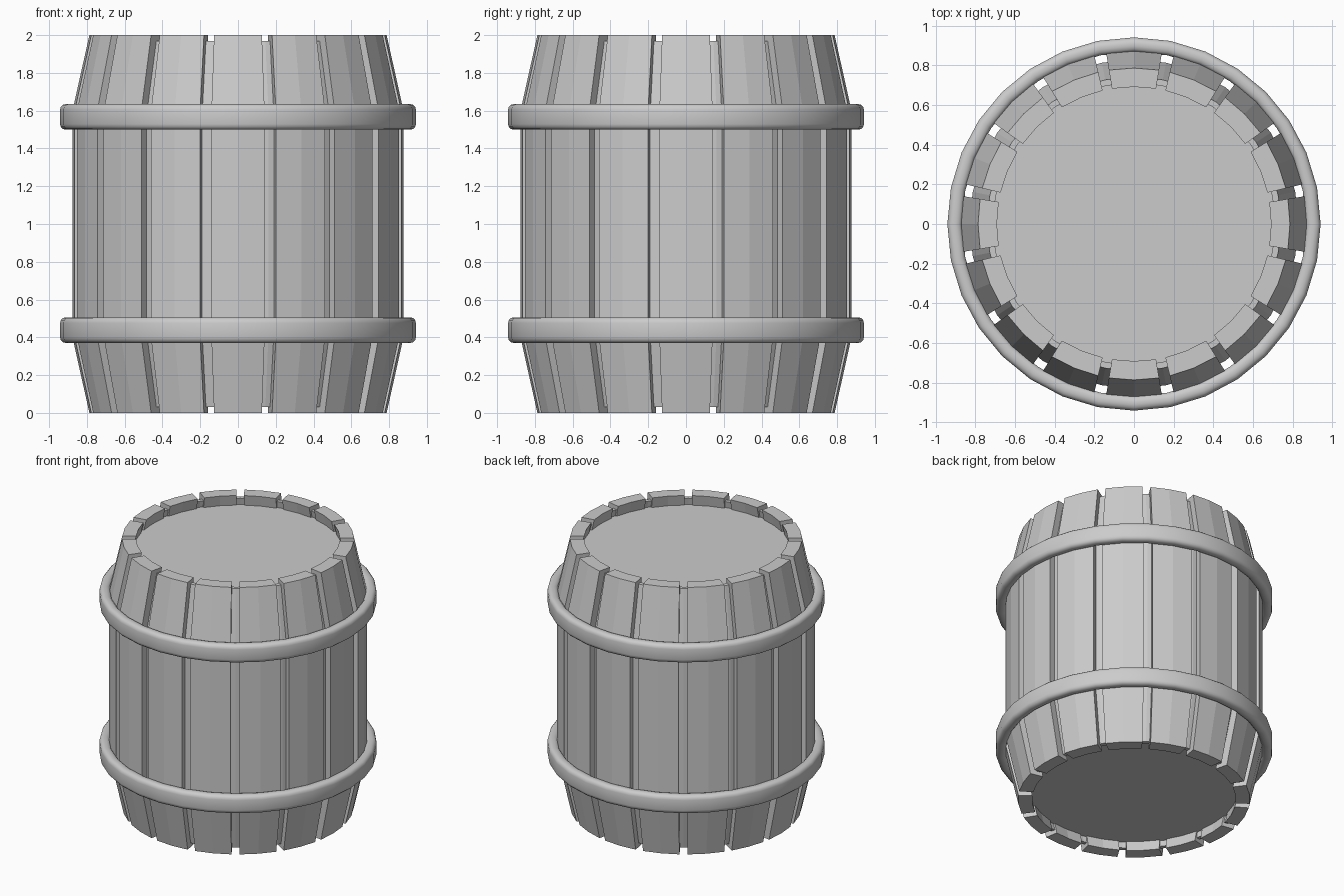
import bpy, bmesh
from math import sin, cos, tau, radians

if "Cube" in bpy.data.objects:
    bpy.data.objects.remove(bpy.data.objects["Cube"])

N = 16  # staves around the barrel


def finish(name, bm, smooth=None):
    bmesh.ops.recalc_face_normals(bm, faces=bm.faces)
    me = bpy.data.meshes.new(name)
    bm.to_mesh(me)
    bm.free()
    ob = bpy.data.objects.new(name, me)
    bpy.context.collection.objects.link(ob)
    if smooth:
        bpy.context.view_layer.objects.active = ob
        ob.select_set(True)
        bpy.ops.object.shade_smooth_by_angle(angle=radians(smooth))
        ob.select_set(False)
    return ob


def sweep(bm, profile, angles, closed):
    """Sweep a closed (r, z) profile through the angles; cap the ends if open."""
    rings = [[bm.verts.new((r * cos(a), r * sin(a), z)) for r, z in profile]
             for a in angles]
    n = len(profile)
    pairs = list(zip(rings, rings[1:]))
    if closed:
        pairs.append((rings[-1], rings[0]))
    for p, q in pairs:
        for i in range(n):
            j = (i + 1) % n
            bm.faces.new((p[i], p[j], q[j], q[i]))
    if not closed:
        bm.faces.new(rings[0])
        bm.faces.new(rings[-1])


def mirror_z(half):
    return half + [(r, 2 - z) for r, z in reversed(half)]


# staves: two facets each, tapering towards both ends
outer = mirror_z([(0.787, 0.0), (0.876, 0.40), (0.876, 0.52)])
inner = mirror_z([(0.692, 0.0), (0.78, 0.42)])
bm = bmesh.new()
half = radians(9.25)
for k in range(N):
    a = k * tau / N
    sweep(bm, outer + inner[::-1], [a - half, a, a + half], False)
finish("staves", bm)

# recessed backing seen in the gaps between staves
outer = mirror_z([(0.742, 0.03), (0.83, 0.42)])
inner = mirror_z([(0.712, 0.03), (0.79, 0.42)])
bm = bmesh.new()
sweep(bm, outer + inner[::-1], [i * tau / 32 for i in range(32)], True)
finish("groove_backing", bm)

# heads closing both ends
for name, z in (("bottom_head", 0.095), ("top_head", 1.905)):
    bm = bmesh.new()
    bmesh.ops.create_cone(bm, cap_ends=True, segments=32, radius1=0.735,
                          radius2=0.735, depth=0.03)
    bmesh.ops.translate(bm, verts=bm.verts, vec=(0, 0, z))
    finish(name, bm)

# hoops with rounded edges
r0, r1, h, b = 0.868, 0.942, 0.068, 0.03
corners = [(r1 - b, h - b, 0), (r0 + b, h - b, 90),
           (r0 + b, b - h, 180), (r1 - b, b - h, 270)]
section = [(r + b * cos(radians(s + d)), z + b * sin(radians(s + d)))
           for r, z, s in corners for d in (0, 30, 60, 90)]
for name, zc in (("lower_hoop", 0.438), ("upper_hoop", 1.567)):
    bm = bmesh.new()
    sweep(bm, [(r, z + zc) for r, z in section],
          [i * tau / 32 for i in range(32)], True)
    finish(name, bm, 40)
